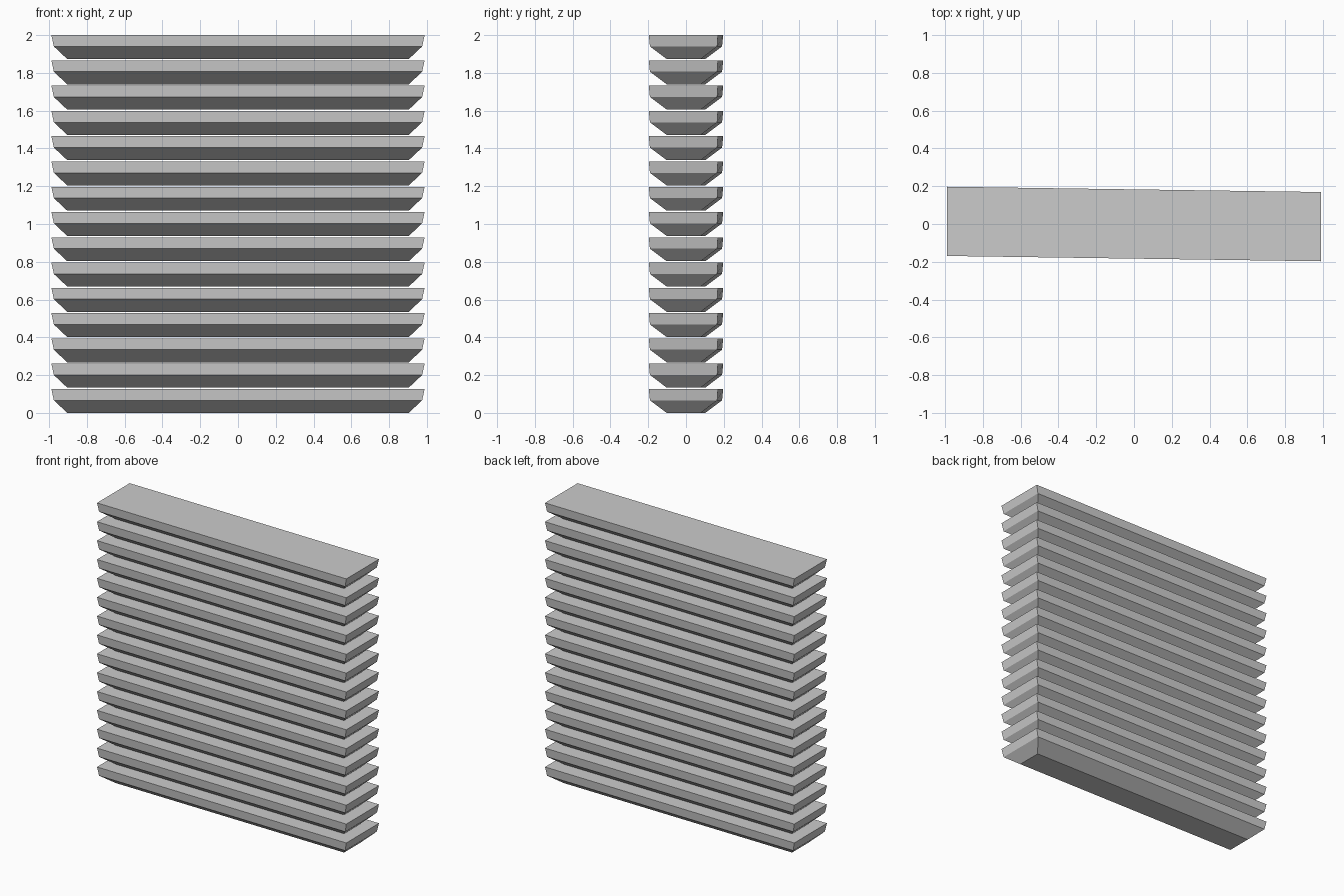
import bpy, bmesh

if "Cube" in bpy.data.objects:
    bpy.data.objects.remove(bpy.data.objects["Cube"])

COUNT, PITCH, HEIGHT = 15, 0.1338, 0.1268

# Slat outline rings from bottom to top: z, half length, half width, end skew in y
rings = [
    (0.0, 0.904, 0.09, 0.012),
    (HEIGHT - 0.06, 0.975, 0.178, 0.013),
    (HEIGHT, 0.988, 0.183, 0.014),
]

# One hand-hewn slat: upper band slightly tapered, lower band steeply chamfered
bm = bmesh.new()
loops = []
for z, hx, hy, skew in rings:
    loops.append([bm.verts.new((sx * hx, sy * hy - sx * skew, z))
                  for sx, sy in ((-1, -1), (1, -1), (1, 1), (-1, 1))])
for low, high in zip(loops, loops[1:]):
    for i in range(4):
        j = (i + 1) % 4
        bm.faces.new((low[i], low[j], high[j], high[i]))
bm.faces.new(loops[0][::-1])
bm.faces.new(loops[-1])
bmesh.ops.recalc_face_normals(bm, faces=bm.faces)
mesh = bpy.data.meshes.new("stacked_slats")
bm.to_mesh(mesh)
bm.free()

# Stack of identical slats with thin gaps
slats = bpy.data.objects.new("stacked_slats", mesh)
bpy.context.collection.objects.link(slats)
array = slats.modifiers.new("stack", 'ARRAY')
array.count = COUNT
array.use_relative_offset = False
array.use_constant_offset = True
array.constant_offset_displace = (0, 0, PITCH)
